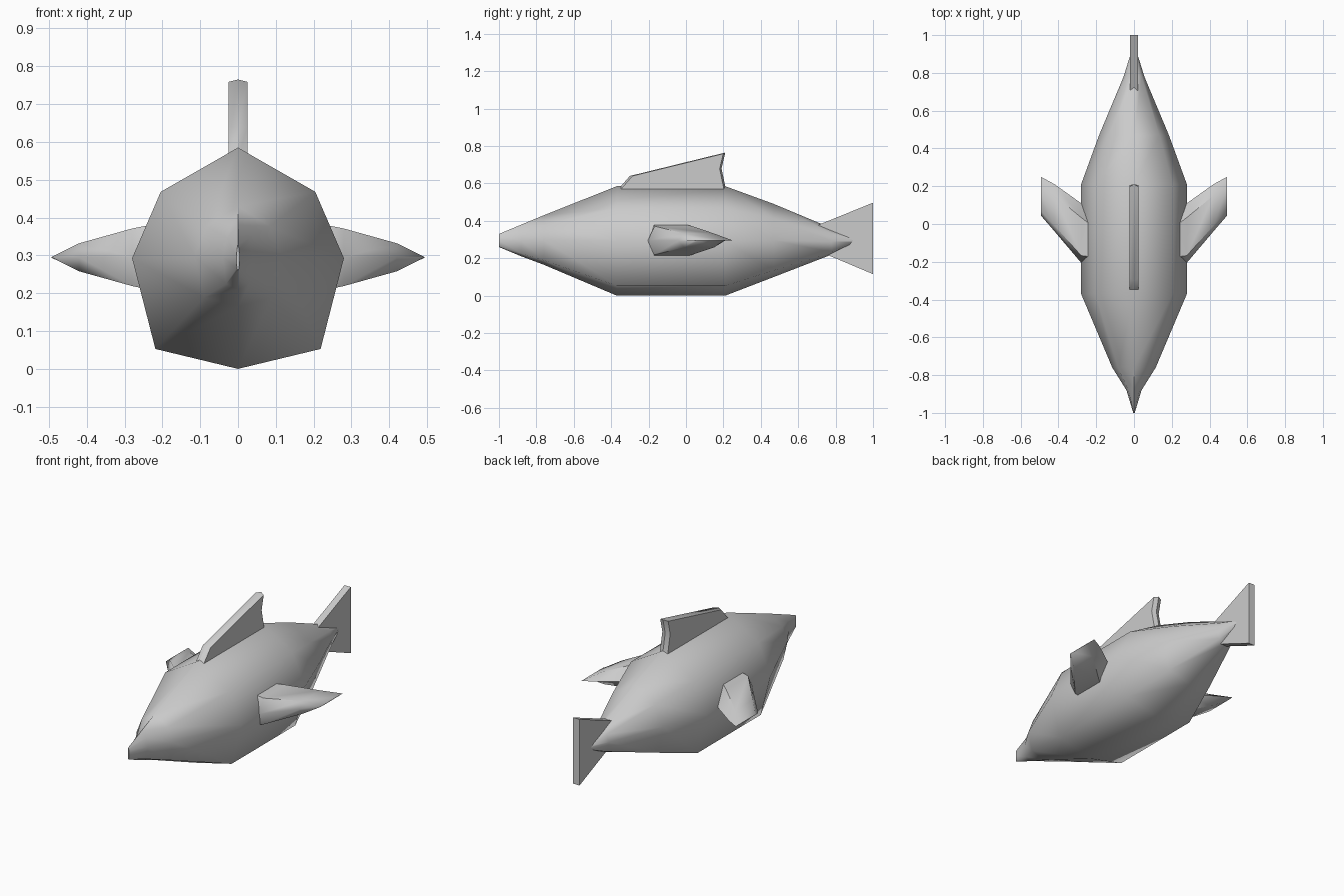
import bpy, bmesh
from math import radians

cube = bpy.data.objects.get("Cube")
if cube:
    bpy.data.objects.remove(cube)

grey = bpy.data.materials.new("plain grey")
grey.use_nodes = True
colour = (0.6, 0.6, 0.6, 1)
grey.diffuse_color = colour
grey.node_tree.nodes["Principled BSDF"].inputs["Base Color"].default_value = colour


def loft(name, rings, angle=60):
    """Skin a list of equal-length point rings and cap both ends."""
    bm = bmesh.new()
    loops = [[bm.verts.new(p) for p in ring] for ring in rings]
    for a, b in zip(loops, loops[1:]):
        for i in range(len(a)):
            j = (i + 1) % len(a)
            bm.faces.new((a[i], a[j], b[j], b[i]))
    bm.faces.new(loops[0][::-1])
    bm.faces.new(loops[-1])
    bmesh.ops.remove_doubles(bm, verts=bm.verts, dist=0.0005)
    bmesh.ops.recalc_face_normals(bm, faces=bm.faces)
    mesh = bpy.data.meshes.new(name)
    bm.to_mesh(mesh)
    bm.free()
    mesh.materials.append(grey)
    obj = bpy.data.objects.new(name, mesh)
    bpy.context.collection.objects.link(obj)
    bpy.ops.object.select_all(action="DESELECT")
    obj.select_set(True)
    bpy.context.view_layer.objects.active = obj
    bpy.ops.object.shade_smooth_by_angle(angle=radians(angle))
    return obj


# Body: one eight-sided outline scaled along the length
half = [(0, 1), (0.73, 0.8), (1, 0.5), (0.78, 0.09), (0, 0)]
outline = half + [(-x, z) for x, z in half[-2:0:-1]]
# y, half width, bottom, top
stations = [
    (-1, 0.004, 0.26, 0.33), (-0.88, 0.04, 0.21, 0.38),
    (-0.76, 0.115, 0.165, 0.43), (-0.37, 0.28, 0, 0.585),
    (0.21, 0.28, 0, 0.585), (0.47, 0.185, 0.1, 0.49),
    (0.78, 0.055, 0.22, 0.36), (0.9, 0.018, 0.28, 0.31),
]
loft("body", [[(x * w, y, lo + z * (hi - lo)) for x, z in outline]
              for y, w, lo, hi in stations])


def plate_fin(name, profile, thick, ridge):
    """Thin upright fin whose rim rises to a low central ridge."""
    cy = sum(p[0] for p in profile) / len(profile)
    cz = sum(p[1] for p in profile) / len(profile)
    rings = []
    for x, s in ((-thick, 1 - ridge), (0, 1), (thick, 1 - ridge)):
        rings.append([(x, cy + (y - cy) * s, cz + (z - cz) * s)
                      for y, z in profile])
    loft(name, rings, 40)


plate_fin("dorsal_fin", [(-0.37, 0.56), (-0.3, 0.64), (0.21, 0.765),
                         (0.19, 0.68), (0.215, 0.56)], 0.025, 0.05)
plate_fin("tail_fin", [(0.7, 0.375), (1, 0.497), (1, 0.115),
                       (0.68, 0.25)], 0.02, 0)

# Side fins: six-sided sections swept back to a thin outer edge
# x, leading edge, trailing edge, half height
sections = [(0.22, -0.205, 0.05, 0.088), (0.28, -0.205, 0.11, 0.076),
            (0.42, -0.04, 0.21, 0.037), (0.493, 0.045, 0.25, 0.001)]
for side, label in ((1, "left"), (-1, "right")):
    rings = []
    for x, front, back, h in sections:
        inset = 0.12 * (back - front)
        rings.append([(side * x, y, 0.295 + z) for y, z in (
            (front, 0), (front + inset, h), (back - 2 * inset, h),
            (back, 0), (back - 2 * inset, -h), (front + inset, -h))])
    loft(label + "_side_fin", rings, 50)
